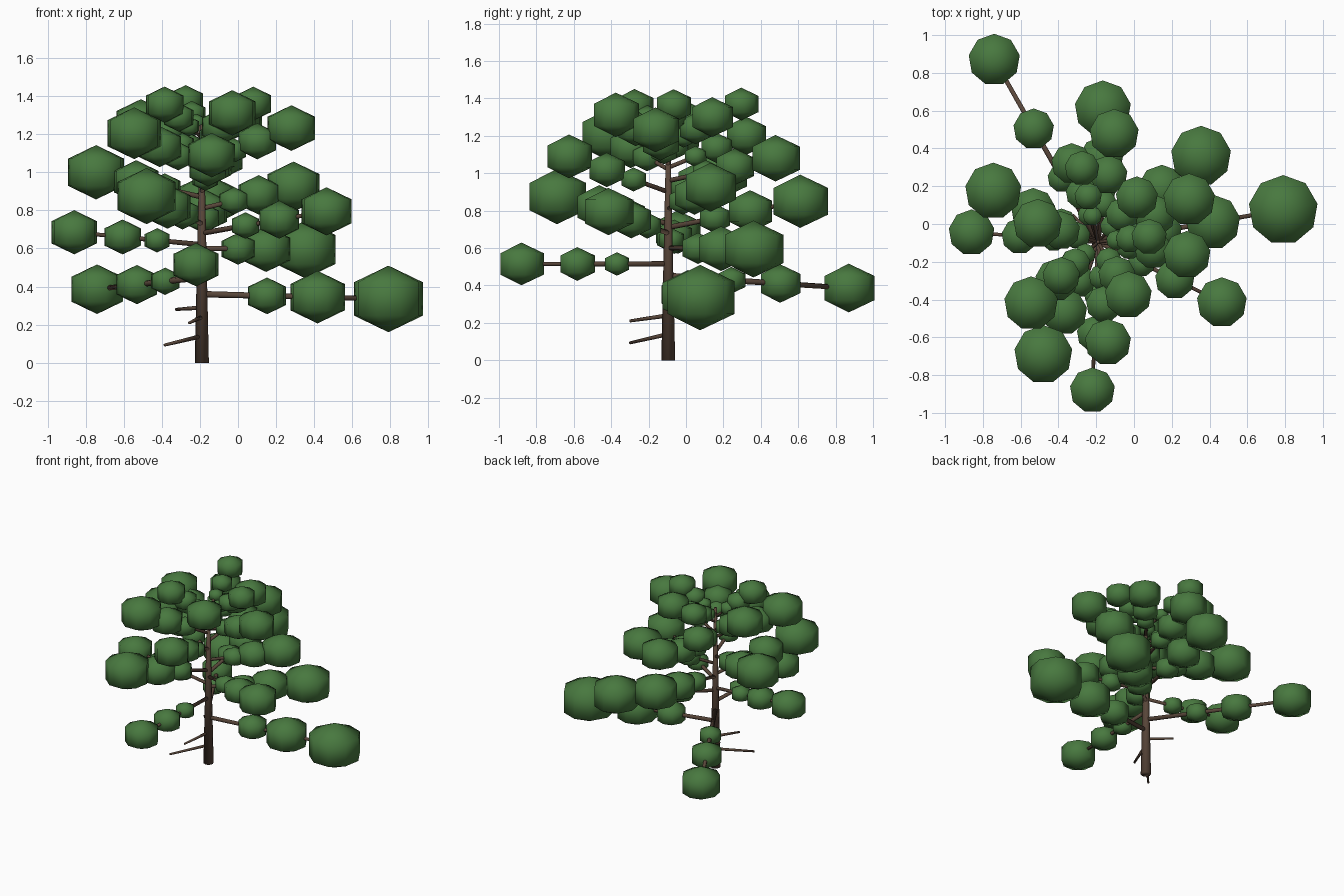
import bpy, bmesh
from mathutils import Vector, Matrix

if "Cube" in bpy.data.objects:
    bpy.data.objects.remove(bpy.data.objects["Cube"])

TRUNK_X, TRUNK_Y = -0.19, -0.095


def material(name, color):
    m = bpy.data.materials.new(name)
    m.diffuse_color = (*color, 1)
    m.use_nodes = True
    m.node_tree.nodes["Principled BSDF"].inputs["Base Color"].default_value = m.diffuse_color
    return m


def tapered_rod(bm, a, b, r1, r2, sides=8):
    a, b = Vector(a), Vector(b)
    d = b - a
    rot = d.to_track_quat('Z', 'Y').to_matrix().to_4x4()
    bmesh.ops.create_cone(bm, cap_ends=True, segments=sides, radius1=r1, radius2=r2,
                          depth=d.length, matrix=Matrix.Translation((a + b) / 2) @ rot)


def leaf_ball(bm, centre, r):
    # three-band low-poly ball; r is the widest ring radius
    scale = Matrix.Diagonal((r / 0.866, r / 0.866, r * 0.95, 1))
    bmesh.ops.create_uvsphere(bm, u_segments=9, v_segments=3, radius=1,
                              matrix=Matrix.Translation(centre) @ scale)


def finish(bm, name, mat, smooth):
    me = bpy.data.meshes.new(name)
    bm.to_mesh(me)
    bm.free()
    for p in me.polygons:
        p.use_smooth = smooth
    me.materials.append(mat)
    ob = bpy.data.objects.new(name, me)
    bpy.context.collection.objects.link(ob)
    return ob


bark = material("bark", (0.10, 0.062, 0.042))
leaves = material("leaves", (0.065, 0.19, 0.05))

# Limbs: height on trunk, tip x, tip y, tip z, tip ball radius
limbs = [
    (0.36, 0.79, 0.075, 0.335, 0.184),
    (0.45, -0.74, 0.87, 0.386, 0.137),
    (0.515, -0.22, -0.88, 0.515, 0.12),
    (0.62, -0.86, -0.045, 0.685, 0.122),
    (0.60, 0.355, 0.36, 0.595, 0.16),
    (0.68, 0.465, -0.415, 0.795, 0.133),
    (0.73, -0.48, -0.69, 0.875, 0.155),
    (0.71, -0.165, 0.61, 0.85, 0.15),
    (0.81, 0.292, 0.13, 0.925, 0.138),
    (0.87, -0.745, 0.175, 1.0, 0.15),
    (0.90, -0.138, -0.625, 1.09, 0.123),
    (0.96, -0.105, 0.478, 1.08, 0.131),
    (1.02, -0.545, -0.42, 1.205, 0.143),
    (1.05, 0.28, -0.163, 1.232, 0.126),
    (1.03, -0.33, 0.32, 1.2, 0.108),
    (1.08, -0.51, 0.003, 1.26, 0.13),
    (1.12, -0.03, -0.375, 1.312, 0.125),
    (1.14, 0.015, 0.14, 1.3, 0.112),
    (1.18, -0.385, -0.275, 1.355, 0.1),
    (1.2, -0.275, 0.295, 1.37, 0.092),
    (1.2, 0.08, -0.067, 1.36, 0.094),
]

# Trunk
bm = bmesh.new()
tapered_rod(bm, (TRUNK_X, TRUNK_Y, 0), (TRUNK_X, TRUNK_Y, 1.25), 0.037, 0.01)
finish(bm, "trunk", bark, True)

# Branches with three leaf balls each, growing towards the tip
wood, foliage = bmesh.new(), bmesh.new()
for z0, x, y, z, r in limbs:
    start, tip = Vector((TRUNK_X, TRUNK_Y, z0)), Vector((x, y, z))
    thick = 0.007 + 0.010 * (tip - start).length
    tapered_rod(wood, start, tip, thick, thick * 0.7, 6)
    for t, s in ((0.35, 0.55), (0.62, 0.79), (1.0, 1.0)):
        leaf_ball(foliage, start.lerp(tip, t), r * s)
finish(wood, "branches", bark, True)
finish(foliage, "foliage", leaves, True)

# Bare dead twigs low on the trunk
bm = bmesh.new()
for z0, x, y, z in ((0.14, -0.385, -0.3, 0.093), (0.24, -0.255, -0.3, 0.21),
                    (0.29, -0.325, 0.05, 0.28)):
    tapered_rod(bm, (TRUNK_X, TRUNK_Y, z0), (x, y, z), 0.012, 0.008, 6)
finish(bm, "dead_twigs", bark, True)
